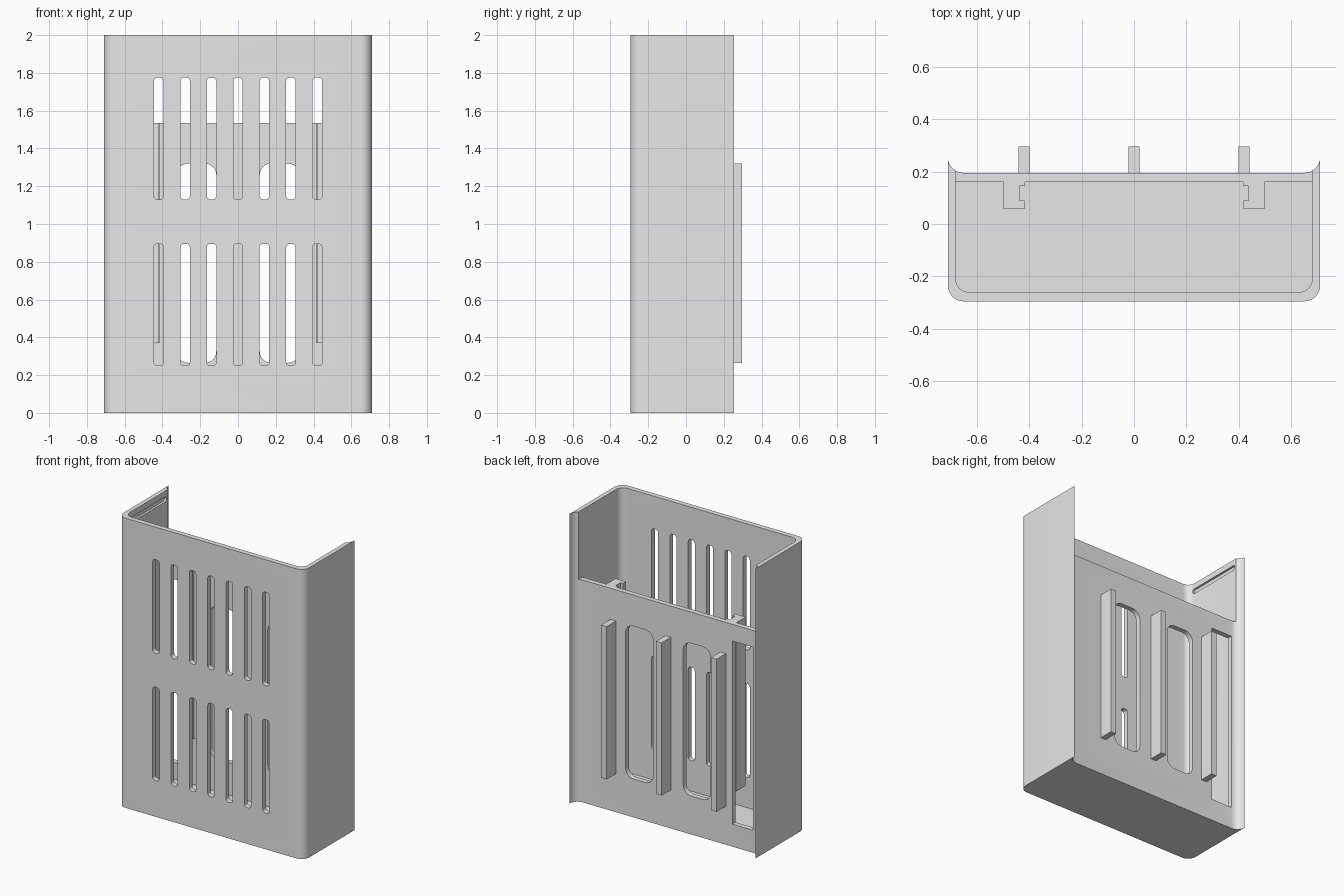
import bpy
import math
from mathutils import Matrix

if "Cube" in bpy.data.objects:
    bpy.data.objects.remove(bpy.data.objects["Cube"], do_unlink=True)

grey = bpy.data.materials.new("light_grey_plastic")
grey.use_nodes = True
grey.diffuse_color = (0.8, 0.8, 0.8, 1)
grey.node_tree.nodes["Principled BSDF"].inputs["Base Color"].default_value = (0.8, 0.8, 0.8, 1)

# Matrix that turns a flat (u, v) profile with depth w into (x, z) with depth y
UPRIGHT = Matrix(((1, 0, 0, 0), (0, 0, 1, 0), (0, 1, 0, 0), (0, 0, 0, 1)))
# ... and into (y, z) with depth x
SIDEWAYS = Matrix(((0, 0, 1, 0), (1, 0, 0, 0), (0, 1, 0, 0), (0, 0, 0, 1)))


def arc(cx, cy, r, start, end, steps=8):
    """Points along an arc, angles in degrees."""
    angles = [math.radians(start + (end - start) * i / steps) for i in range(steps + 1)]
    return [(cx + r * math.cos(a), cy + r * math.sin(a)) for a in angles]


def rounded(u0, u1, v0, v1, r, steps=6):
    """Rounded rectangle outline."""
    return (arc(u0 + r, v0 + r, r, 180, 270, steps) + arc(u1 - r, v0 + r, r, 270, 360, steps)
            + arc(u1 - r, v1 - r, r, 0, 90, steps) + arc(u0 + r, v1 - r, r, 90, 180, steps))


def rect(u0, u1, v0, v1):
    return [(u0, v0), (u1, v0), (u1, v1), (u0, v1)]


def extrude(name, profile, low, high, turn=None):
    """Solid prism from a closed outline."""
    import bmesh
    bm = bmesh.new()
    base = bm.faces.new([bm.verts.new((u, v, low)) for u, v in profile])
    top = bmesh.ops.extrude_face_region(bm, geom=[base])["geom"]
    for v in top:
        if isinstance(v, bmesh.types.BMVert):
            v.co.z = high
    if turn:
        bm.transform(turn)
    bmesh.ops.recalc_face_normals(bm, faces=bm.faces)
    mesh = bpy.data.meshes.new(name)
    bm.to_mesh(mesh)
    bm.free()
    mesh.materials.append(grey)
    obj = bpy.data.objects.new(name, mesh)
    bpy.context.collection.objects.link(obj)
    return obj


def cut(target, profile, low, high, turn=None):
    """Subtract a prism from the target and drop the cutter."""
    cutter = extrude("cutter", profile, low, high, turn)
    cutter.hide_render = True
    mod = target.modifiers.new("cut", "BOOLEAN")
    mod.operation = "DIFFERENCE"
    mod.solver = "EXACT"
    mod.object = cutter
    graph = bpy.context.evaluated_depsgraph_get()
    graph.update()
    old = target.data
    new = bpy.data.meshes.new_from_object(target.evaluated_get(graph))
    target.modifiers.clear()
    target.data = new
    bpy.data.meshes.remove(old)
    bpy.data.objects.remove(cutter, do_unlink=True)


# Main dimensions
W, FRONT, BACK, TIP = 0.71, -0.295, 0.195, 0.255
IN_W, IN_FRONT, IN_BACK = 0.68, -0.26, 0.16
R, FLOOR, BACK_TOP, TOP = 0.06, 0.04, 1.535, 2.0

# Case: rounded front corners, side walls flaring to thin tips at the back
outline = (arc(-W + R, FRONT + R, R, 180, 270) + arc(W - R, FRONT + R, R, 270, 360)
           + arc(W - R, TIP, R, 0, -90) + arc(-W + R, TIP, R, -90, -180))
case = extrude("case", outline, 0, TOP)

# Hollow inside, then the lowered back panel
hollow = (arc(-IN_W + 0.05, IN_FRONT + 0.05, 0.05, 180, 270)
          + arc(IN_W - 0.05, IN_FRONT + 0.05, 0.05, 270, 360)
          + [(IN_W, IN_BACK), (-IN_W, IN_BACK)])
cut(case, hollow, FLOOR, TOP + 0.1)
cut(case, rect(-IN_W, IN_W, 0.1, 0.4), BACK_TOP, TOP + 0.1)

# Two rows of vent slots in the front wall
for i in range(-3, 4):
    x = i * 0.14
    for z0, z1 in ((0.25, 0.895), (1.13, 1.775)):
        cut(case, rounded(x - 0.025, x + 0.025, z0, z1, 0.018, 4), -0.4, -0.2, UPRIGHT)

# Rounded windows and a side opening in the back panel
for x0, x1 in ((0.115, 0.325), (-0.325, -0.115)):
    cut(case, rounded(x0, x1, 0.265, 1.32, 0.06), 0.1, 0.3, UPRIGHT)
cut(case, rect(-0.65, -0.49, 0.155, 1.42), 0.1, 0.3, UPRIGHT)

# Shallow groove near the top of one side wall, on the inside
cut(case, rounded(-0.225, 0.19, 1.925, 1.96, 0.015, 4), -0.695, -0.6, SIDEWAYS)

parts = [case]

# Mounting ribs on the back
for name, x in (("left_rib", 0.42), ("middle_rib", 0), ("right_rib", -0.42)):
    parts.append(extrude(name, rect(x - 0.021, x + 0.021, BACK - 0.005, 0.296), 0.265, 1.32))

# Grooved board rails inside the back panel
rail = [(0.415, 0.162), (0.415, 0.145), (0.437, 0.145), (0.437, 0.09),
        (0.417, 0.09), (0.417, 0.058), (0.497, 0.058), (0.497, 0.162)]
for name, side in (("left_rail", 1), ("right_rail", -1)):
    parts.append(extrude(name, [(side * x, y) for x, y in rail], 0.37, BACK_TOP))

# Smooth the rounded corners, keep hard edges
bpy.ops.object.select_all(action="DESELECT")
for obj in parts:
    obj.select_set(True)
bpy.context.view_layer.objects.active = case
bpy.ops.object.shade_smooth_by_angle(angle=math.radians(30))
